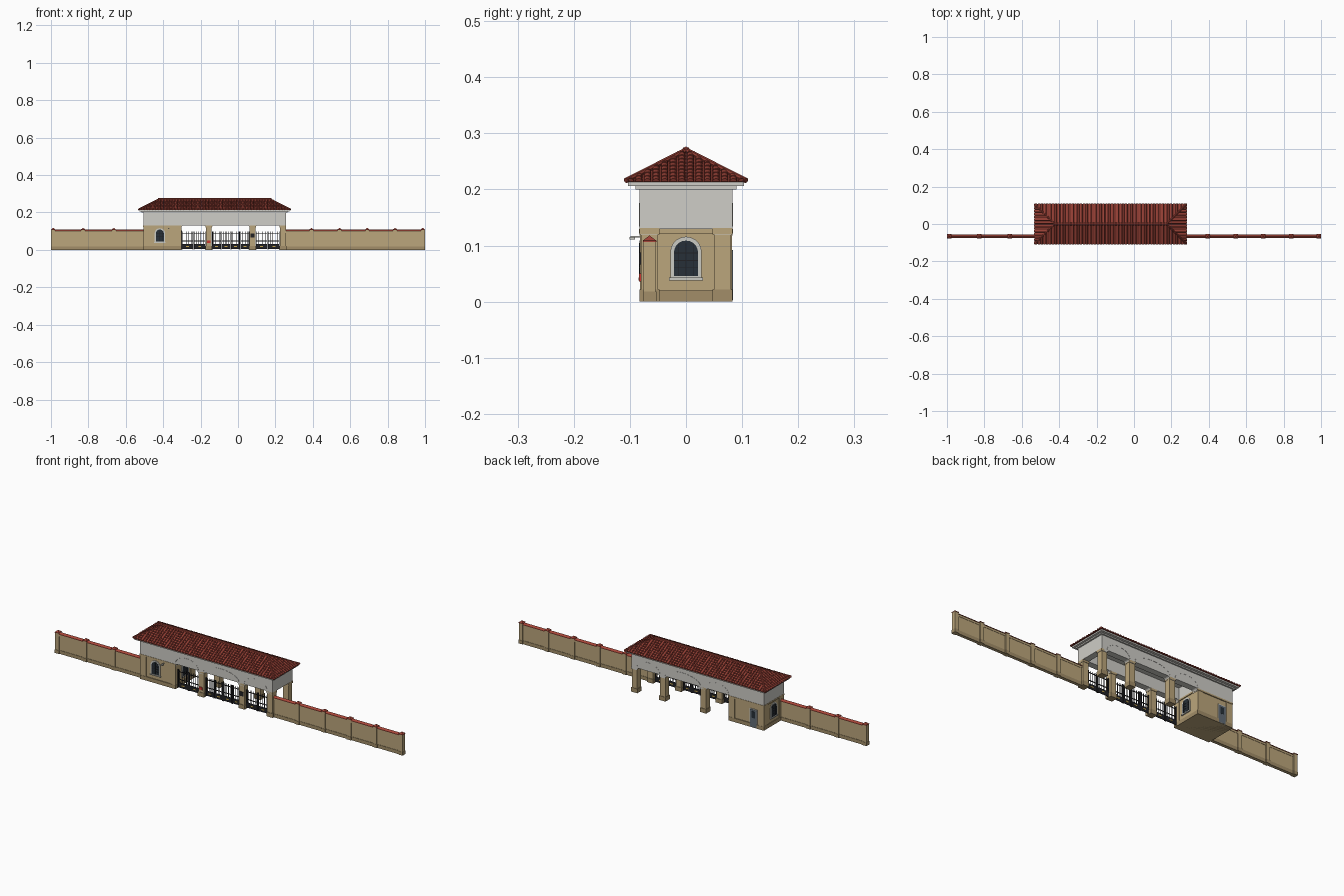
import bpy, bmesh, math
from mathutils import Vector

if "Cube" in bpy.data.objects:
    bpy.data.objects.remove(bpy.data.objects["Cube"])

def mat(name, r, g, b):
    m = bpy.data.materials.new(name)
    m.diffuse_color = (r, g, b, 1)
    m.use_nodes = True
    m.node_tree.nodes["Principled BSDF"].inputs["Base Color"].default_value = m.diffuse_color
    return m

TAN = mat("tan_plaster", .50, .38, .20)
BASE = mat("plinth_tan", .36, .27, .14)
WHITE = mat("pale_plaster", .62, .61, .57)
TILE = mat("roof_tile", .30, .05, .035)
COPE = mat("coping_red", .38, .06, .04)
DARK = mat("black_iron", .015, .015, .018)
GLASS = mat("dark_glass", .02, .03, .04)
TRIM = mat("window_trim", .6, .6, .55)
DOOR = mat("door_blue_grey", .12, .15, .18)
GOLD = mat("gold", .6, .4, .08)
RED = mat("sign_red", .6, .04, .03)

def finish(bm, name, m):
    me = bpy.data.meshes.new(name)
    bm.to_mesh(me)
    bm.free()
    ob = bpy.data.objects.new(name, me)
    bpy.context.collection.objects.link(ob)
    me.materials.append(m)
    return ob

def add_box(bm, x0, x1, y0, y1, z0, z1):
    v = [bm.verts.new((x, y, z)) for z in (z0, z1) for x, y in ((x0, y0), (x1, y0), (x1, y1), (x0, y1))]
    for f in ((3, 2, 1, 0), (4, 5, 6, 7), (0, 1, 5, 4), (1, 2, 6, 5), (2, 3, 7, 6), (3, 0, 4, 7)):
        bm.faces.new([v[i] for i in f])

def boxes(name, items, m):
    bm = bmesh.new()
    for b in items:
        add_box(bm, *b)
    return finish(bm, name, m)

def prism(name, pts, a0, a1, m, axis="y"):
    """Extrude an outline (u, z) along y or x."""
    bm = bmesh.new()
    place = (lambda u, a, z: (u, a, z)) if axis == "y" else (lambda u, a, z: (a, u, z))
    rings = [[bm.verts.new(place(u, a, z)) for u, z in pts] for a in (a0, a1)]
    n = len(pts)
    bm.faces.new(rings[0])
    bm.faces.new(rings[1][::-1])
    for i in range(n):
        j = (i + 1) % n
        bm.faces.new((rings[0][j], rings[0][i], rings[1][i], rings[1][j]))
    bmesh.ops.recalc_face_normals(bm, faces=bm.faces)
    return finish(bm, name, m)

def arch(c, w, z0, z1, n=10):
    r = w / 2
    return [(c - r, z0), (c + r, z0)] + [(c + r * math.cos(math.pi * i / n), z1 - r + r * math.sin(math.pi * i / n)) for i in range(n + 1)]

def window(name, c, face, out, axis):
    """Arched window: frame, glass, bars and sill on a wall plane."""
    prism(name + "_frame", arch(c, .056, .042, .116), face - out * .002, face + out * .003, TRIM, axis)
    prism(name + "_glass", arch(c, .043, .046, .109), face, face + out * .004, GLASS, axis)
    a, b = sorted((face, face + out * .005))
    bars = [(c + d - .0007, c + d + .0007, a, b, .046, .105) for d in (-.013, 0, .013)]
    bars += [(c - .0215, c + .0215, a, b, z, z + .0014) for z in (.06, .073, .086)]
    sa, sb = sorted((face, face + out * .006))
    sill = [(c - .03, c + .03, sa, sb, .038, .043)]
    if axis == "x":
        bars = [(p[2], p[3], p[0], p[1], p[4], p[5]) for p in bars]
        sill = [(p[2], p[3], p[0], p[1], p[4], p[5]) for p in sill]
    boxes(name + "_bars", bars, DARK)
    boxes(name + "_sill", sill, TRIM)

# Guard room with plinth, corner pilasters and moulding
boxes("guard_room", [(-.503, -.305, -.079, .079, 0, .13)], TAN)
boxes("guard_room_plinth", [(-.506, -.302, -.083, .083, 0, .02)], BASE)
boxes("guard_room_pilasters", [(x, x + .034, y, y + .035, .02, .13) for x in (-.505, -.337) for y in (-.082, .047)], TAN)
boxes("guard_room_moulding", [(-.507, -.301, -.084, .084, .122, .13)], TAN)
window("front_window", -.418, -.079, -1, "y")
window("inner_window", 0, -.305, 1, "x")
window("side_window", 0, -.503, -1, "x")
boxes("back_door_frame", [(-.467, -.423, .078, .082, .0, .096)], TRIM)
boxes("back_door", [(-.463, -.427, .08, .0835, .003, .092)], DOOR)
boxes("back_door_glass", [(-.455, -.435, .08, .0842, .05, .084)], GLASS)

# Gate pillars, front and back
PX = (-.156, .078, .240)
shaft, plinth, cap = [], [], []
for x in PX:
    for y in (-.065, .065):
        for lst, h, z0, z1 in ((shaft, .0155, .02, .123), (plinth, .018, 0, .022), (cap, .0175, .12, .131)):
            lst.append((x - h, x + h, y - h, y + h, z0, z1))
boxes("pillar_shafts", shaft, TAN)
boxes("pillar_plinths", plinth, BASE)
boxes("pillar_caps", cap, TAN)

# Upper walls over the bays, with rounded opening corners
BAYS = ((-.302, -.172), (-.140, .062), (.094, .224))
def beam_outline():
    pts = [(.257, .2), (-.506, .2), (-.506, .129), (-.304, .129), (-.304, .118)]
    for a, b in BAYS:
        r = .012
        pts += [(a + r - r * math.cos(t * math.pi / 8), .119 + r * math.sin(t * math.pi / 8)) for t in range(5)]
        pts += [(b - r + r * math.sin(t * math.pi / 8), .119 + r * math.cos(t * math.pi / 8)) for t in range(5)]
    return pts + [(.257, .119)]
for side, s in (("front", -1), ("back", 1)):
    prism(side + "_upper_wall", beam_outline(), s * .0825, s * .050, WHITE)
    # Shallow arch mouldings above each bay
    for i, (a, b) in enumerate(BAYS):
        c, w = (a + b) / 2, (b - a) / 2
        arc = lambda k, r: (c + (w + r) * math.cos(math.pi * k / 16), .134 + (.04 + r) * math.sin(math.pi * k / 16))
        pts = [arc(k, .002) for k in range(17)] + [arc(k, 0) for k in range(16, -1, -1)]
        prism("%s_arch_moulding_%d" % (side, i), pts, s * .082, s * .0835, WHITE)
boxes("end_upper_walls", [(.224, .257, -.051, .051, .13, .2), (-.506, -.474, -.051, .051, .129, .2),
                          (-.335, -.304, -.051, .051, .129, .2)], WHITE)
boxes("ceiling", [(-.5, .25, -.08, .08, .19, .2)], WHITE)
boxes("eaves_fascia", [(-.515, .265, -.09, .09, .2, .206), (-.526, .276, -.103, .103, .206, .213)], WHITE)

# Hipped roof body
X0, X1, YE, ZE, ZR, RUN = -.531, .281, .107, .213, .268, .107
bm = bmesh.new()
e = [bm.verts.new(p) for p in ((X0, -YE, ZE), (X1, -YE, ZE), (X1, YE, ZE), (X0, YE, ZE))]
r = [bm.verts.new((X0 + RUN, 0, ZR)), bm.verts.new((X1 - RUN, 0, ZR))]
for f in ((e[3], e[2], e[1], e[0]), (e[0], e[1], r[1], r[0]), (e[2], e[3], r[0], r[1]), (e[1], e[2], r[1]), (e[3], e[0], r[0])):
    bm.faces.new(f)
finish(bm, "roof_body", TILE)

# Overlapping barrel tiles running up every slope
def tiles(name, origin, along, up, length, count):
    bm = bmesh.new()
    origin, along, up = Vector(origin), Vector(along), Vector(up)
    nrm = along.cross(up).normalized()
    pitch, rows = length / count, 9
    for i in range(count):
        u = (i + .5) * pitch
        top = min(1, u / RUN, (length - u) / RUN)
        for k in range(rows):
            t0, t1 = k / rows, min((k + 1) / rows, top)
            if t1 - t0 < .01:
                continue
            rings = []
            for t, lift in ((t0, .0018), (t1, 0)):
                o = origin + along * u + up * t + nrm * lift
                rings.append([bm.verts.new(o + along * (pitch * .42 * math.cos(a)) + nrm * (.0055 * math.sin(a)))
                              for a in [math.pi * q / 5 for q in range(6)]])
            for q in range(5):
                bm.faces.new((rings[0][q + 1], rings[0][q], rings[1][q], rings[1][q + 1]))
            bm.faces.new(rings[0])
    bmesh.ops.recalc_face_normals(bm, faces=bm.faces)
    finish(bm, name, TILE)

H = ZR - ZE
tiles("front_roof_tiles", (X0, -YE, ZE), (1, 0, 0), (0, YE, H), X1 - X0, 54)
tiles("back_roof_tiles", (X1, YE, ZE), (-1, 0, 0), (0, -YE, H), X1 - X0, 54)
tiles("right_roof_tiles", (X1, -YE, ZE), (0, 1, 0), (-RUN, 0, H), 2 * YE, 14)
tiles("left_roof_tiles", (X0, YE, ZE), (0, -1, 0), (RUN, 0, H), 2 * YE, 14)

# Ridge and hip caps
def tube(name, a, b, rad, m):
    a, b = Vector(a), Vector(b)
    bpy.ops.mesh.primitive_cylinder_add(vertices=8, radius=rad, depth=(b - a).length, location=(a + b) / 2)
    ob = bpy.context.object
    ob.rotation_euler = (b - a).to_track_quat("Z", "Y").to_euler()
    ob.name = name
    ob.data.materials.append(m)
tube("ridge_cap", (X0 + RUN - .005, 0, ZR + .001), (X1 - RUN + .005, 0, ZR + .001), .0075, TILE)
for sx, xe, xr in (("left", X0, X0 + RUN), ("right", X1, X1 - RUN)):
    for sy, s in (("front", -1), ("back", 1)):
        tube("%s_%s_hip_cap" % (sx, sy), (xe, s * YE, ZE + .003), (xr, 0, ZR + .002), .005, TILE)

# Boundary walls with plinth, top band and sloped red coping
for side, a, b, posts in (("left", -.99, -.505, (-.988, -.828, -.664)),
                          ("right", .25, .99, (.393, .543, .691, .840, .988))):
    boxes(side + "_wall", [(a, b, -.071, -.059, 0, .1), (a, b, -.0725, -.0575, .09, .1)], TAN)
    boxes(side + "_wall_plinth", [(a, b, -.073, -.057, 0, .018)], BASE)
    prism(side + "_wall_coping", [(-.075, .1), (-.055, .1), (-.055, .102), (-.065, .110), (-.075, .102)], a, b, COPE, "x")
    boxes(side + "_posts", [(x - .0105, x + .0105, -.0755, -.0545, 0, .107) for x in posts], TAN)
    boxes(side + "_post_plinths", [(x - .012, x + .012, -.077, -.053, 0, .018) for x in posts], BASE)
    bm = bmesh.new()
    for x in posts:
        add_box(bm, x - .012, x + .012, -.077, -.053, .106, .109)
        v = [bm.verts.new((x + i * .012, -.065 + j * .012, .109)) for i, j in ((-1, -1), (1, -1), (1, 1), (-1, 1))]
        t = bm.verts.new((x, -.065, .118))
        for q in range(4):
            bm.faces.new((v[q], v[(q + 1) % 4], t))
    finish(bm, side + "_post_caps", COPE)

# Iron gates: solid lower panel, rails, bars and gold ornaments
iron, gold = [], []
for a, b in BAYS:
    leaves = 4 if b - a > .15 else 2
    w = (b - a) / leaves
    for k in range(leaves):
        x0, x1 = a + k * w + .001, a + (k + 1) * w - .001
        iron += [(x0, x1, -.0665, -.0635, .005, .031)]
        iron += [(x0, x1, -.067, -.063, z, z + .003) for z in (.046, .086)]
        iron += [(x, x + .004, -.068, -.062, .003, .098) for x in (x0, x1 - .004)]
        n = 5
        for i in range(1, n):
            x = x0 + (x1 - x0) * i / n
            iron.append((x - .001, x + .001, -.066, -.064, .03, .098))
        c = (x0 + x1) / 2
        gold.append((c - .008, c + .008, -.0675, -.0625, .016, .021))
boxes("iron_gates", iron, DARK)
boxes("gate_ornaments", gold, GOLD)

# Small fittings: wall lamp, pillar sign and control box
boxes("wall_lamp", [(-.372, -.368, -.099, -.08, .114, .117), (-.375, -.365, -.101, -.091, .111, .115)], TRIM)
boxes("pillar_sign", [(-.165, -.147, -.084, -.08, .036, .05)], RED)
boxes("pillar_box", [(.067, .089, -.0835, -.08, .066, .088)], DARK)
